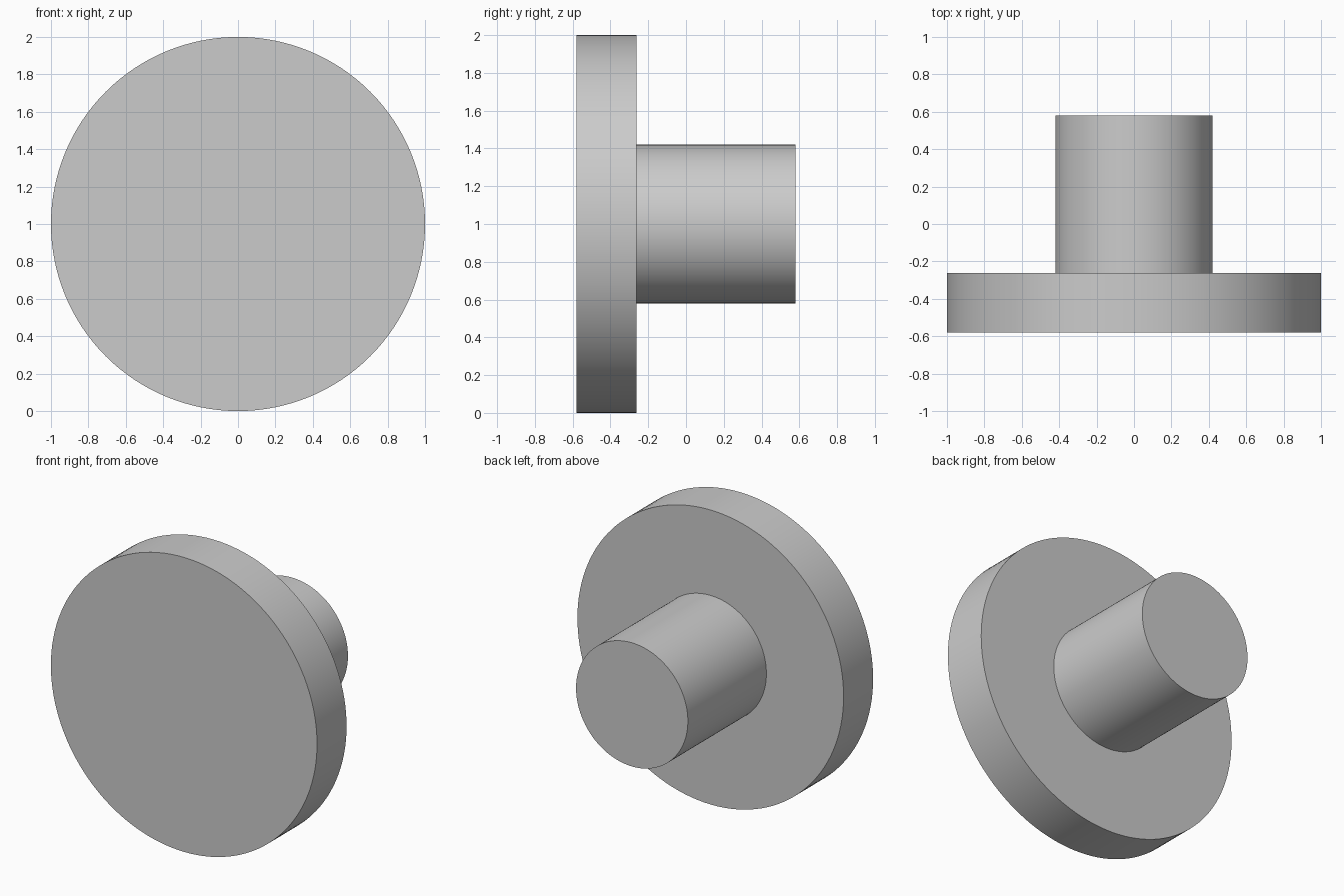
import bpy
import math

cube = bpy.data.objects.get("Cube")
if cube:
    bpy.data.objects.remove(cube, do_unlink=True)

# Plain grey for every part
grey = bpy.data.materials.new("plain_grey")
grey.use_nodes = True
colour = (0.6, 0.6, 0.6, 1.0)
grey.diffuse_color = colour
grey.node_tree.nodes["Principled BSDF"].inputs["Base Color"].default_value = colour


def round_part(name, radius, front, back):
    """Cylinder lying along y between two depths, centred at z = 1."""
    bpy.ops.mesh.primitive_cylinder_add(
        vertices=128, radius=radius, depth=back - front,
        location=(0, (front + back) / 2, 1), rotation=(math.pi / 2, 0, 0))
    part = bpy.context.object
    part.name = name
    part.data.materials.append(grey)
    bpy.ops.object.shade_smooth_by_angle(angle=math.radians(30))
    return part


# Wide front disc and the stem behind it
round_part("disc", 1.0, -0.58, -0.263)
round_part("stem", 0.42, -0.263, 0.58)
